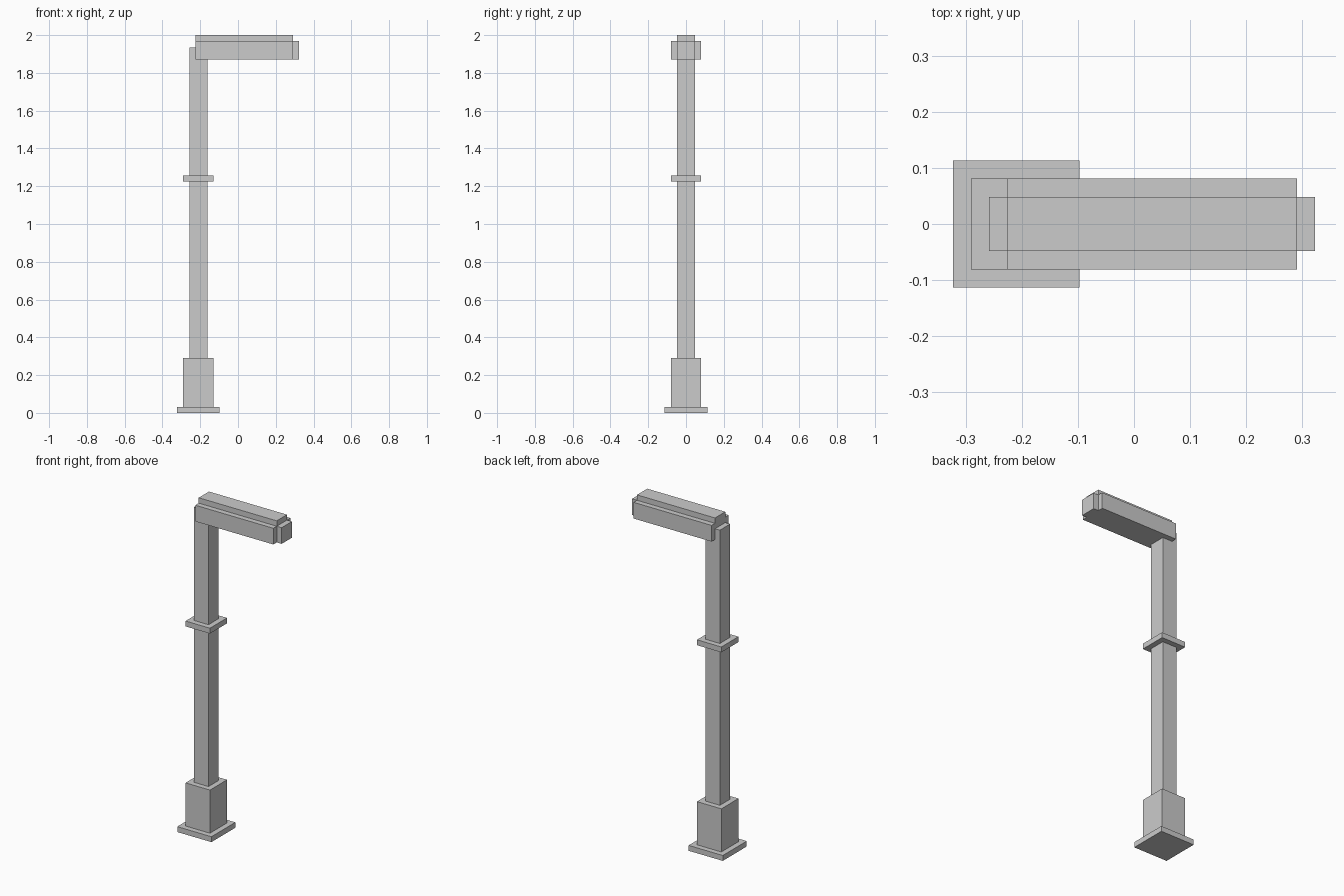
import bpy
import bmesh
from mathutils import Matrix, Vector

if "Cube" in bpy.data.objects:
    bpy.data.objects.remove(bpy.data.objects["Cube"])

U = 2 / 62  # one grid unit of the blocky design


def box(name, x, half_y, z):
    """Box from x and z ranges and a half depth, all in grid units."""
    centre = Vector(((x[0] + x[1]) / 2, 0, (z[0] + z[1]) / 2)) * U
    size = Vector((x[1] - x[0], 2 * half_y, z[1] - z[0])) * U
    bm = bmesh.new()
    bmesh.ops.create_cube(bm, size=1, matrix=Matrix.LocRotScale(None, None, size))
    mesh = bpy.data.meshes.new(name)
    bm.to_mesh(mesh)
    bm.free()
    obj = bpy.data.objects.new(name, mesh)
    obj.location = centre
    bpy.context.collection.objects.link(obj)
    return obj


# Square post parts, stacked around the post axis
POST_X = -6.5
for name, half, z in (
    ("foot_plate", 3.5, (0, 1)),
    ("base_block", 2.5, (1, 9)),
    ("post", 1.5, (9, 60)),
    ("post_collar", 2.5, (38, 39)),
):
    box(name, (POST_X - half, POST_X + half), half, z)

# Lamp head reaching out to the right
box("lamp_housing", (-7, 9), 2.5, (58, 61))
box("lamp_top_ridge", (-7, 9), 1.5, (61, 62))
box("lamp_end_cap", (9, 10), 1.5, (58, 61))
